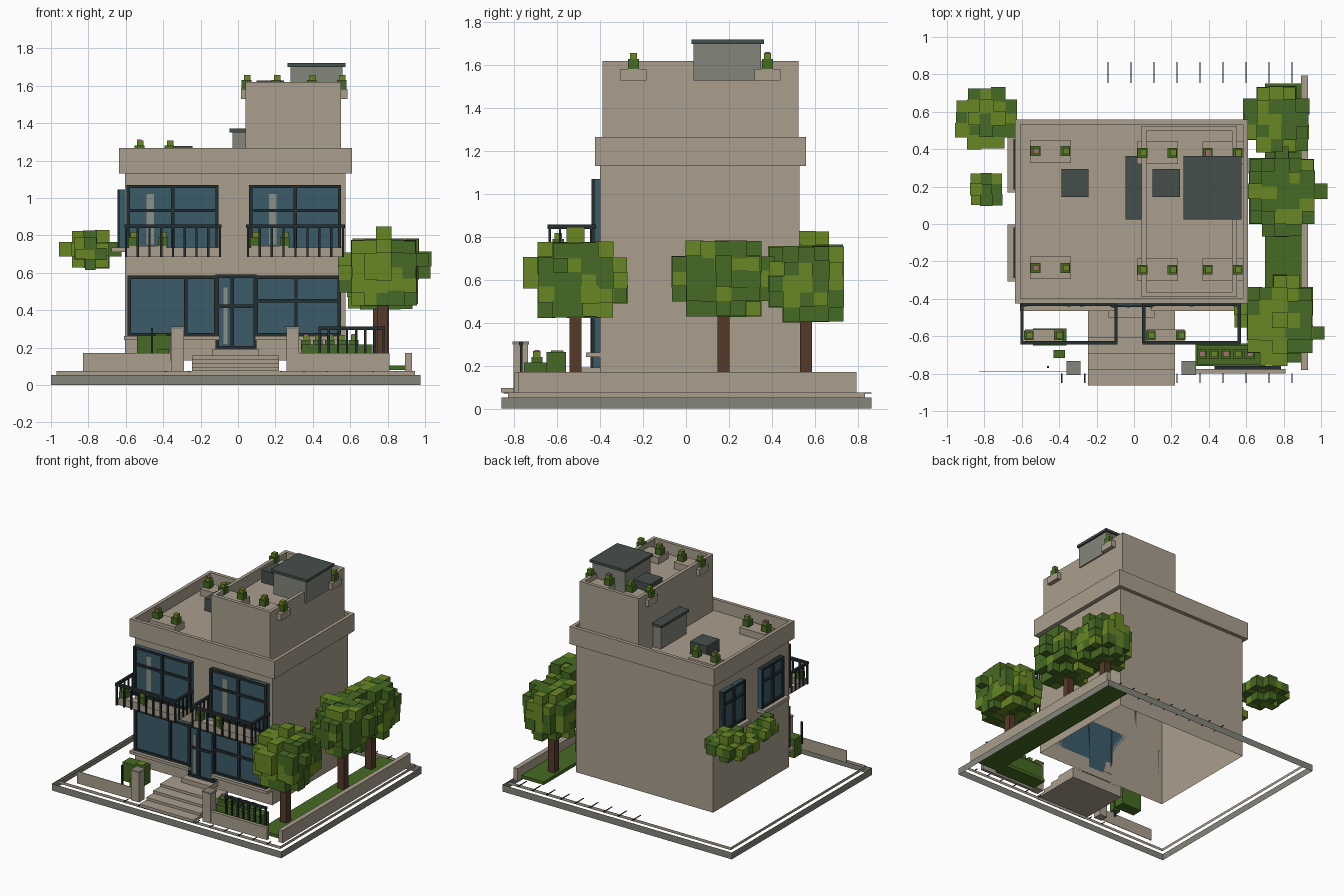
import bpy, bmesh, random
from mathutils import Matrix, Vector

if "Cube" in bpy.data.objects:
    bpy.data.objects.remove(bpy.data.objects["Cube"])


def material(name, code):
    def linear(c):
        return c / 12.92 if c < 0.04 else ((c + 0.055) / 1.055) ** 2.4
    rgb = [linear(c / 255) for c in bytes.fromhex(code)]
    m = bpy.data.materials.new(name)
    m.use_nodes = True
    m.diffuse_color = (*rgb, 1)
    m.node_tree.nodes["Principled BSDF"].inputs["Base Color"].default_value = (*rgb, 1)
    return m


WALL = material("warm_stone", "aa9f8d")
GREY = material("grey_concrete", "83857a")
ROOF = material("dark_slate", "454e4b")
FRAME = material("frame_black", "262e30")
GLASS = material("blue_glass", "3b5b6a")
SHINE = material("pale_curtain", "8a9088")
LEAF = material("dark_leaf", "456a23")
LIME = material("light_leaf", "688724")
BARK = material("brown_bark", "553a29")
PINK = material("pink_flower", "b0628c")


def finish(name, bm, *mats):
    mesh = bpy.data.meshes.new(name)
    bm.to_mesh(mesh)
    bm.free()
    for m in mats:
        mesh.materials.append(m)
    ob = bpy.data.objects.new(name, mesh)
    bpy.context.scene.collection.objects.link(ob)
    return ob


def add_box(bm, x, y, z, mat=0):
    size = Vector((x[1] - x[0], y[1] - y[0], z[1] - z[0]))
    mid = Vector((sum(x) / 2, sum(y) / 2, sum(z) / 2))
    matrix = Matrix.Translation(mid) @ Matrix.Diagonal((*size, 1))
    verts = bmesh.ops.create_cube(bm, size=1, matrix=matrix)["verts"]
    faces = {f for v in verts for f in v.link_faces}
    for f in faces:
        f.material_index = mat
    return faces


def box(name, mat, x, y, z, top=True, bottom=True):
    """Block whose top or bottom can be left open."""
    bm = bmesh.new()
    faces = add_box(bm, x, y, z)
    bm.normal_update()
    gone = [f for f in faces if (f.normal.z > 0.5 and not top) or (f.normal.z < -0.5 and not bottom)]
    bmesh.ops.delete(bm, geom=gone, context="FACES")
    return finish(name, bm, mat)


def tray(name, mat, x, y, z, rim, depth):
    """Block with a sunken roof floor behind a parapet."""
    bm = bmesh.new()
    faces = add_box(bm, x, y, z)
    bm.normal_update()
    lid = next(f for f in faces if f.normal.z > 0.5)
    bmesh.ops.inset_region(bm, faces=[lid], thickness=rim)
    inner = bmesh.ops.extrude_discrete_faces(bm, faces=[lid])["faces"][0]
    bmesh.ops.translate(bm, verts=inner.verts, vec=(0, 0, -depth))
    return finish(name, bm, mat)


def around(c, half):
    return (c - half, c + half)


# Open kerb rings around the plot
box("outer_kerb", GREY, (-1, 0.975), (-0.86, 0.865), (0, 0.053), top=False, bottom=False)
box("inner_kerb", WALL, (-0.97, 0.945), (-0.83, 0.835), (0.053, 0.075), top=False, bottom=False)
for k in range(-2, 9):
    x = around(-0.14 + 0.123 * k, 0.003)
    if k >= 0:
        box("back_paving_joint", FRAME, x, (0.755, 0.865), (0.07, 0.075))
    if k < 0 or k > 2:
        box("front_paving_joint", FRAME, x, (-0.85, -0.8), (0.07, 0.075))

# House volumes
box("house_body", WALL, (-0.605, 0.575), (-0.4, 0.53), (0.13, 1.14), bottom=False, top=False)
tray("roof_cornice", WALL, (-0.635, 0.61), (-0.425, 0.56), (1.13, 1.267), 0.038, 0.09)
tray("roof_tower", WALL, (0.04, 0.55), (-0.39, 0.525), (1.17, 1.62), 0.038, 0.09)

# Rooftop cabins and skylights
for x, z in (((-0.03, 0.25), 1.18), ((0.28, 0.56), 1.53)):
    box("cabin", GREY, x, (0.035, 0.35), (z, z + 0.17))
    box("cabin_roof", ROOF, (x[0] - 0.015, x[1] + 0.015), (0.025, 0.363), (z + 0.17, z + 0.19))
for x, z in ((-0.315, 1.18), (0.172, 1.53)):
    box("skylight", ROOF, around(x, 0.073), around(0.22, 0.075), (z, z + 0.097))


# Planters with little shrubs
def shrub(x, y, z, flower=False):
    bm = bmesh.new()
    add_box(bm, around(x, 0.026), around(y, 0.026), (z, z + 0.05), 0)
    add_box(bm, around(x + 0.004, 0.017), around(y, 0.017), (z + 0.05, z + 0.078), 1)
    if flower:
        add_box(bm, around(x, 0.012), around(y, 0.012), (z + 0.07, z + 0.083), 2)
    finish("shrub", bm, LEAF, LIME, PINK)


def planter(x, y, z, width=0.11, depth=0.06, flower=False):
    box("planter", WALL, around(x, width), around(y, depth), (z, z + 0.053))
    shrub(x - 0.08, y, z + 0.05, flower)
    shrub(x + 0.08, y, z + 0.05)


for y in (-0.245, 0.38):
    planter(0.125, y, 1.53)
    planter(0.475, y, 1.53, flower=y > 0)
    planter(-0.447, y + 0.01, 1.18, flower=True)


# Windows: plates set on the front wall or on the house's right wall
def panel(name, mat, side, u, z, depth, start=0):
    if side == "front":
        return box(name, mat, u, (-0.4 - depth, -0.4 - start), z)
    return box(name, mat, (-0.605 - depth, -0.605 - start), u, z)


def window(name, side, u, z, uprights=(), rails=(), deep=0.04):
    t = 0.009
    panel(name + "_glass", GLASS, side, u, z, deep - 0.015)
    for c in (u[0] + t, *uprights, u[1] - t):
        panel(name + "_upright", FRAME, side, around(c, t), z, deep)
    for c in (z[0] + t, *rails, z[1] - t):
        panel(name + "_rail", FRAME, side, u, around(c, t), deep - 0.002)


for x0 in (-0.595, 0.06):
    window("upper_window", "front", (x0, x0 + 0.492), (0.69, 1.07), [x0 + 0.246], [0.933])
    panel("curtain", SHINE, "front", (x0 + 0.105, x0 + 0.145), (0.75, 1.02), 0.028, 0.02)
window("lower_left_window", "front", (-0.59, -0.11), (0.26, 0.585), [-0.28])
window("lower_right_window", "front", (0.09, 0.55), (0.26, 0.585), [0.31], [0.45])
window("door", "front", (-0.12, 0.1), (0.19, 0.59), [-0.03], [0.42], 0.046)
panel("door_curtain", SHINE, "front", (-0.078, -0.056), (0.22, 0.52), 0.034, 0.025)
for x in ((-0.61, -0.1), (0.09, 0.575)):
    panel("window_sill", WALL, "front", x, (0.24, 0.262), 0.065)
for y in (-0.155, 0.32):
    window("side_window", "side", around(y, 0.135), (0.735, 1.045), [y], [0.94])
    panel("side_sill", WALL, "side", around(y, 0.152), (0.71, 0.735), 0.07)


# Balconies
def balcony(x0, x1):
    back, front, t = -0.42, -0.635, 0.008
    box("balcony_edge", WALL, (x0 + 0.01, x1 - 0.01), (front + 0.01, -0.4), (0.685, 0.735), top=False, bottom=False)
    top = (0.838, 0.858)
    box("front_handrail", FRAME, (x0, x1), around(front, 0.01), top)
    for x in (x0 + t, x1 - t):
        box("side_handrail", FRAME, around(x, 0.009), (front, back), top)
        for i in range(1, 5):
            box("side_baluster", FRAME, around(x, 0.005), around(front + i * 0.048, 0.005), (0.69, 0.84))
    for i in range(9):
        x = x0 + t + (x1 - x0 - 2 * t) * i / 8
        box("front_baluster", FRAME, around(x, 0.006), around(front, 0.006), (0.685, 0.84))
    planter(x0 + 0.125, -0.595, 0.69, 0.1, 0.03)


balcony(-0.607, -0.088)
balcony(0.045, 0.57)

# Entrance steps
for i in range(4):
    box("entrance_step", WALL, (-0.245, 0.22), (-0.863 + i * 0.085, -0.44), (0.075 + i * 0.02, 0.097 + i * 0.02))
box("door_landing", WALL, (-0.135, 0.11), (-0.5, -0.4), (0.157, 0.192))

# Garden walls, gate posts and fence
box("left_garden_wall", WALL, (-0.83, -0.36), (-0.792, -0.788), (0.075, 0.17))
box("right_garden_wall", WALL, (0.325, 0.81), (-0.8, -0.775), (0.075, 0.17))
box("side_garden_wall", WALL, (0.893, 0.93), (-0.78, 0.795), (0.075, 0.172))
for x in (-0.323, 0.293):
    box("gate_post", WALL, around(x, 0.034), around(-0.77, 0.034), (0.075, 0.3))
    box("gate_post_cap", GREY, around(x, 0.038), around(-0.77, 0.038), (0.3, 0.313))
box("fence_rail", FRAME, (0.43, 0.785), around(-0.768, 0.009), (0.295, 0.312))
for i in range(8):
    box("fence_post", FRAME, around(0.437 + i * 0.0487, 0.006), around(-0.768, 0.006), (0.16, 0.3))
box("lone_fence_post", FRAME, around(-0.46, 0.006), around(-0.765, 0.006), (0.135, 0.305))

# Lawn, hedge and front bushes
box("side_lawn", LEAF, (0.7, 0.893), (-0.74, 0.75), (0.08, 0.105))
box("front_lawn", LEAF, (0.33, 0.7), (-0.76, -0.64), (0.08, 0.105))
box("hedge", LEAF, (0.34, 0.72), (-0.755, -0.65), (0.105, 0.215))
for i in range(5):
    shrub(0.362 + i * 0.064, -0.695, 0.19, i % 2 == 0)
box("left_bush", LEAF, (-0.54, -0.36), (-0.65, -0.56), (0.12, 0.265))
box("left_bush_tip", LIME, (-0.44, -0.38), (-0.63, -0.57), (0.2, 0.272))
box("small_bush", LEAF, around(-0.4, 0.03), around(-0.695, 0.022), (0.12, 0.19))


# Blocky foliage: cells of an ellipsoid in two greens
def canopy(name, centre, radii, cell, seed, light):
    rng = random.Random(seed)
    span = range(-4, 5)
    cells = [Vector((i, j, k)) for i in span for j in span for k in span
             if sum((c * cell / r) ** 2 for c, r in zip((i, j, k), radii)) < rng.uniform(0.72, 0.95)]
    bm = bmesh.new()
    for c in cells:
        p = Vector(centre) + c * cell
        half = cell * rng.uniform(0.5, 0.62)
        shade = int(rng.random() < light + 0.06 * c.z)
        add_box(bm, *(around(v, half) for v in p), shade)
    finish(name, bm, LEAF, LIME)


trees = (((0.78, -0.515), 0.6, (0.235, 0.25, 0.22), 0.6),
         ((0.79, 0.175), 0.605, (0.23, 0.24, 0.215), 0.35),
         ((0.76, 0.56), 0.58, (0.2, 0.2, 0.225), 0.5))
for n, ((x, y), z, radii, light) in enumerate(trees):
    box("tree_trunk", BARK, around(x - 0.01, 0.028), around(y, 0.028), (0.1, z - 0.1))
    canopy("tree_canopy", (x, y, z), radii, 0.068, n, light)
canopy("large_side_bush", (-0.79, 0.565, 0.725), (0.165, 0.165, 0.085), 0.064, 4, 0.5)
canopy("small_side_bush", (-0.79, 0.185, 0.7), (0.09, 0.09, 0.075), 0.055, 6, 0.5)
